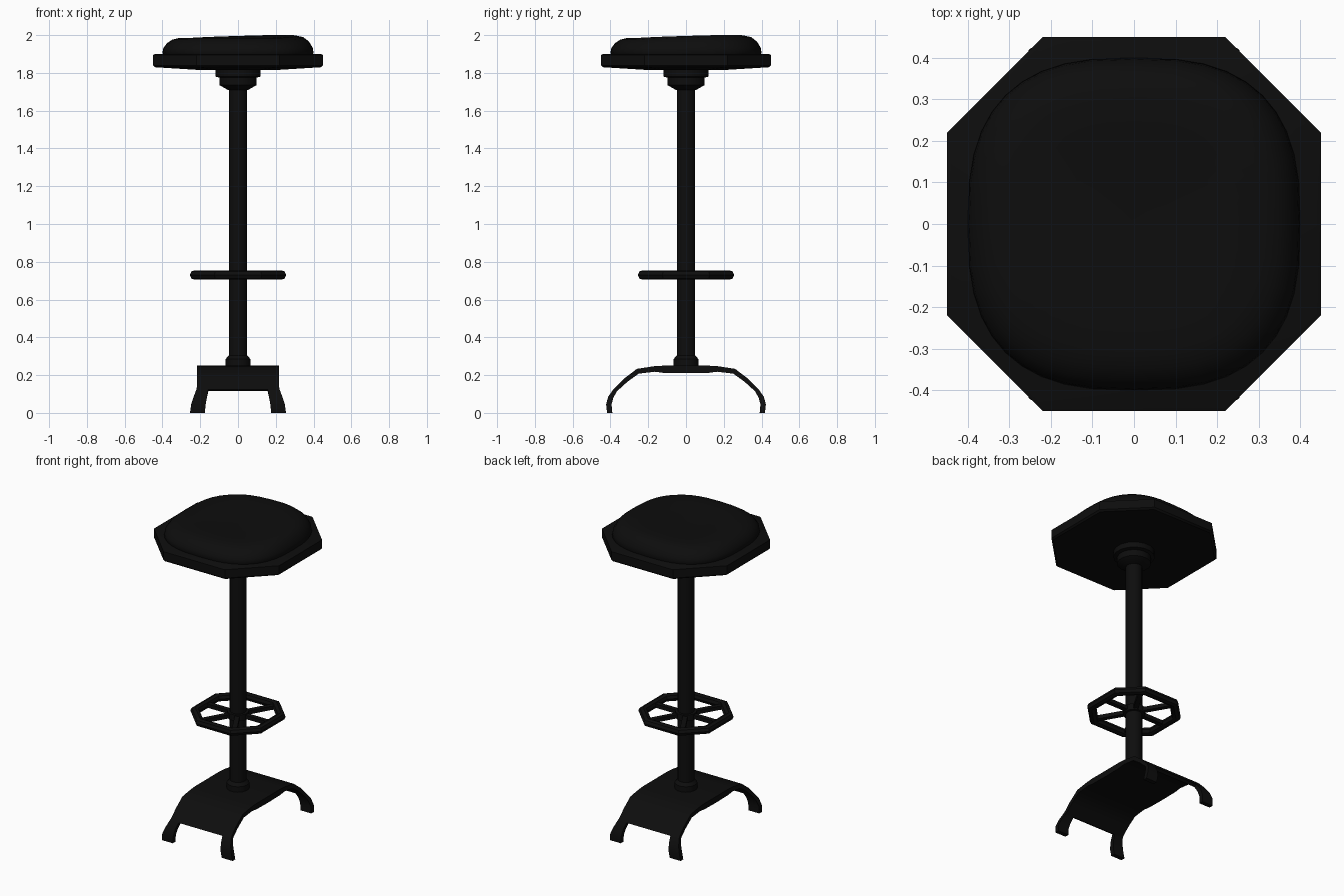
import bpy, bmesh, math
from mathutils import Vector

cube = bpy.data.objects.get("Cube")
if cube:
    bpy.data.objects.remove(cube, do_unlink=True)

black = bpy.data.materials.new("matte black")
black.use_nodes = True
COLOUR = (0.004, 0.004, 0.004, 1)
black.diffuse_color = COLOUR
black.node_tree.nodes["Principled BSDF"].inputs["Base Color"].default_value = COLOUR


def finish(name, bm, angle=35):
    bmesh.ops.remove_doubles(bm, verts=bm.verts, dist=1e-5)
    bmesh.ops.recalc_face_normals(bm, faces=bm.faces)
    mesh = bpy.data.meshes.new(name)
    bm.to_mesh(mesh)
    bm.free()
    mesh.materials.append(black)
    obj = bpy.data.objects.new(name, mesh)
    bpy.context.collection.objects.link(obj)
    bpy.ops.object.select_all(action='DESELECT')
    obj.select_set(True)
    bpy.context.view_layer.objects.active = obj
    bpy.ops.object.shade_smooth_by_angle(angle=math.radians(angle))
    return obj


def loft(name, rings, angle=35, closed=False):
    """Skin a stack of equal-sized point rings; cap the ends unless closed."""
    bm = bmesh.new()
    loops = [[bm.verts.new(p) for p in ring] for ring in rings]
    pairs = list(zip(loops, loops[1:]))
    if closed:
        pairs.append((loops[-1], loops[0]))
    else:
        bm.faces.new(loops[0])
        bm.faces.new(loops[-1])
    for a, b in pairs:
        n = len(a)
        for i in range(n):
            bm.faces.new((a[i], a[(i + 1) % n], b[(i + 1) % n], b[i]))
    return finish(name, bm, angle)


def ring(radius, z, sides=16):
    return [(radius * math.cos(2 * math.pi * (i + .5) / sides),
             radius * math.sin(2 * math.pi * (i + .5) / sides), z)
            for i in range(sides)]


def octagon(half, z):
    c = half * 0.22 / 0.45
    pts = [(half, -c), (half, c), (c, half), (-c, half)]
    pts += [(-x, -y) for x, y in pts]
    return [(x, y, z) for x, y in pts]


# Seat board with a shallow dished underside
loft("seat_board", [octagon(.2, 1.815), octagon(.44, 1.83), octagon(.45, 1.84),
                    octagon(.45, 1.895), octagon(.44, 1.9)])


# Cushion: rounded-square rings, one corner slightly fuller
def cushion_ring(scale, z, steps=40, power=2 / 2.7):
    pts = []
    for i in range(steps):
        t = 2 * math.pi * i / steps
        c, s = math.cos(t), math.sin(t)
        x = math.copysign(abs(c) ** power, c) * .4 * scale
        y = math.copysign(abs(s) ** power, s) * .4 * scale
        lift = .014 * min(max((x + y) / .45, 0), 1) * min(max((z - 1.92) / .05, 0), 1)
        pts.append((x, y, z + lift))
    return pts


loft("cushion", [cushion_ring(*r) for r in (
    (.98, 1.89), (1, 1.905), (.99, 1.93), (.94, 1.957), (.87, 1.976),
    (.77, 1.986), (.6, 1.986), (.4, 1.983), (.2, 1.981), (.02, 1.98))], 60)

# Central post and its collars
loft("post", [ring(.049, .24), ring(.049, 1.75)])
loft("seat_flange", [ring(.055, 1.71), ring(.1, 1.735), ring(.1, 1.775),
                     ring(.122, 1.78), ring(.122, 1.83)])
loft("base_collar", [ring(.067, .24), ring(.067, .285), ring(.05, .305)])

# Octagonal foot ring
tube = []
for i in range(8):
    a = 2 * math.pi * i / 8
    tube.append([(r, z) for r, z in [(.23 + .025 * math.cos(a), .73 + .025 * math.sin(a))]][0])
loft("foot_ring", [octagon(r, z) for r, z in tube], closed=True)
loft("foot_ring_hub", [ring(.065, .71), ring(.065, .75)])

# Spokes between hub and ring
for i in range(6):
    a = math.pi * i / 3
    out, side = Vector((math.cos(a), math.sin(a), 0)), Vector((-math.sin(a), math.cos(a), 0))
    loft(f"foot_ring_spoke_{i + 1}", [
        [out * d + side * u * .015 + Vector((0, 0, .73 + v * .012))
         for u, v in ((-1, -1), (1, -1), (1, 1), (-1, 1))] for d in (.04, .23)])

# Arched base plate: rectangle sections (y, z, inner y, inner z) swept front to back
half_arch = [(0, .25, 0, .21), (.12, .25, .12, .212), (.17, .247, .165, .218),
             (.26, .233, .25, .208), (.33, .18, .31, .165), (.385, .125, .365, .115)]
arch = [(-y, z, -iy, iz) for y, z, iy, iz in reversed(half_arch[1:])] + half_arch
loft("base_plate", [[(-.217, y, z), (.217, y, z), (.217, iy, iz), (-.217, iy, iz)]
                    for y, z, iy, iz in arch])

# Four feet curling down from the plate corners: y, z, inner y, inner z, inner x, outer x
leg = [(.37, .14, .35, .13, .155, .217), (.385, .125, .365, .115, .157, .22),
       (.412, .085, .385, .08, .165, .235), (.423, .045, .394, .045, .171, .248),
       (.418, 0, .39, 0, .176, .254)]
for sy, end in ((-1, "front"), (1, "back")):
    for sx, side in ((-1, "right"), (1, "left")):
        loft(f"{end}_{side}_foot", [
            [(sx * a, sy * y, z), (sx * b, sy * y, z), (sx * b, sy * iy, iz), (sx * a, sy * iy, iz)]
            for y, z, iy, iz, a, b in leg])
